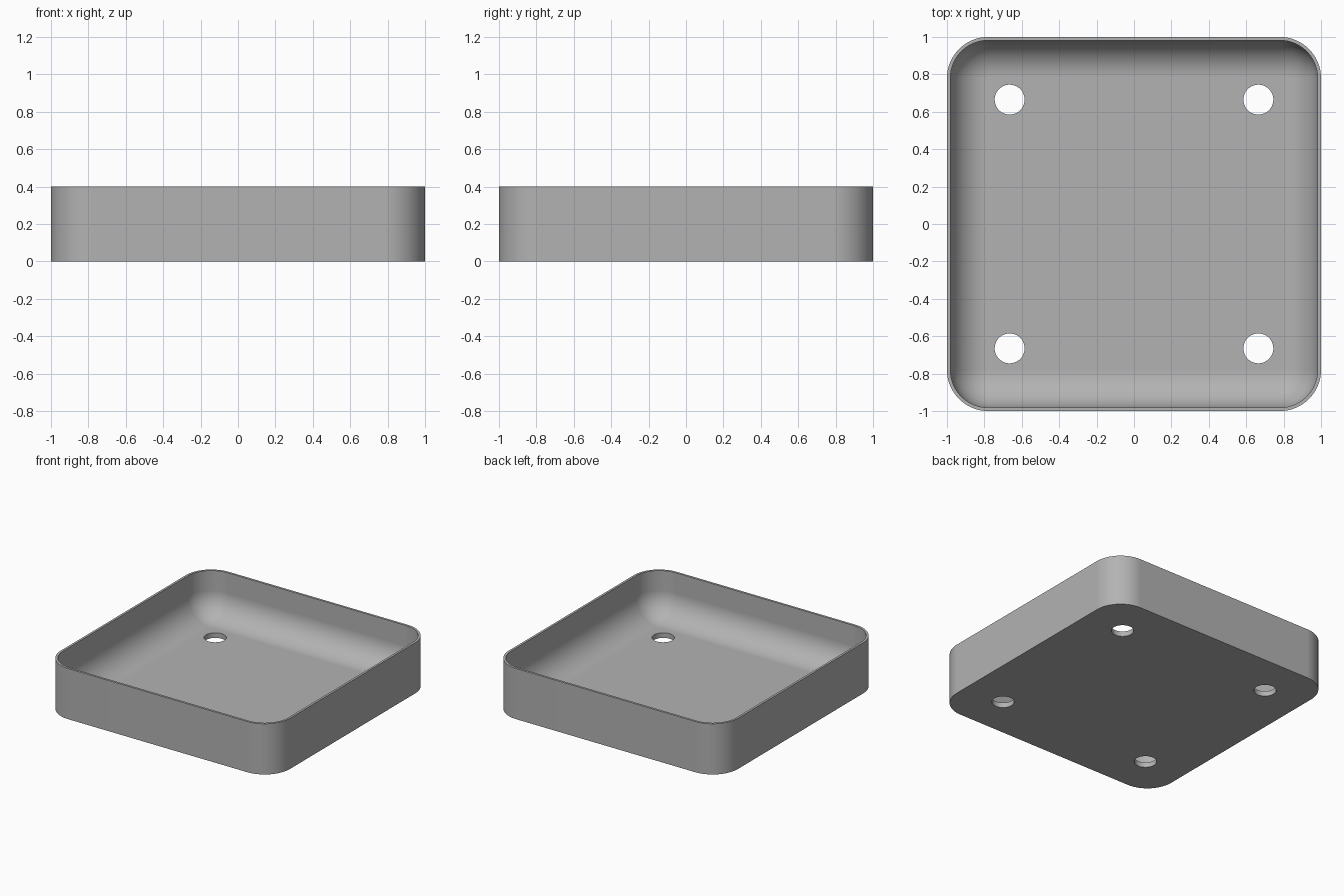
import bpy, bmesh
from math import sin, cos, pi

cube = bpy.data.objects.get("Cube")
if cube:
    bpy.data.objects.remove(cube, do_unlink=True)

HEIGHT, CORNER, WALL, FILLET, FLOOR = 0.4, 0.22, 0.018, 0.2, 0.04
HOLE_POS, HOLE_RADIUS = 0.665, 0.08
STEPS = 16

grey = bpy.data.materials.new("plain_grey")
grey.use_nodes = True
grey.diffuse_color = (0.45, 0.45, 0.45, 1)
grey.node_tree.nodes["Principled BSDF"].inputs["Base Color"].default_value = (0.45, 0.45, 0.45, 1)


def add_object(name, bm):
    bmesh.ops.recalc_face_normals(bm, faces=bm.faces)
    mesh = bpy.data.meshes.new(name)
    bm.to_mesh(mesh)
    bm.free()
    mesh.materials.append(grey)
    obj = bpy.data.objects.new(name, mesh)
    bpy.context.collection.objects.link(obj)
    return obj


def rounded_square(bm, inset, z):
    """Ring of vertices around a square with round corners, shrunk by inset."""
    centre, radius = 1 - CORNER, CORNER - inset
    ring = []
    for quarter, (sx, sy) in enumerate([(1, 1), (-1, 1), (-1, -1), (1, -1)]):
        for i in range(STEPS + 1):
            a = (quarter + i / STEPS) * pi / 2
            ring.append(bm.verts.new((sx * centre + radius * cos(a),
                                      sy * centre + radius * sin(a), z)))
    return ring


# Tray: outer wall, rim, inner wall, then a round fillet down to the floor
profile = [(0, 0), (0, HEIGHT), (WALL, HEIGHT)]
for i in range(STEPS + 1):
    a = i / STEPS * pi / 2
    profile.append((WALL + FILLET * (1 - cos(a)), FLOOR + FILLET * (1 - sin(a))))

bm = bmesh.new()
rings = [rounded_square(bm, inset, z) for inset, z in profile]
for low, high in zip(rings, rings[1:]):
    for i in range(len(low)):
        j = (i + 1) % len(low)
        bm.faces.new((low[i], low[j], high[j], high[i]))
bm.faces.new(rings[0])
bm.faces.new(rings[-1])
tray = add_object("tray", bm)


def cut_holes(name, radius, bottom, top):
    """Cut a round hole near each corner of the tray."""
    bm = bmesh.new()
    for sx in (-1, 1):
        for sy in (-1, 1):
            made = bmesh.ops.create_cone(bm, cap_ends=True, segments=48, radius1=radius,
                                         radius2=radius, depth=top - bottom)
            bmesh.ops.translate(bm, verts=made["verts"],
                                vec=(sx * HOLE_POS, sy * HOLE_POS, (top + bottom) / 2))
    cutter = add_object(name, bm)
    cutter.hide_render = True
    cutter.hide_set(True)
    mod = tray.modifiers.new(name, "BOOLEAN")
    mod.operation, mod.solver, mod.object = "DIFFERENCE", "EXACT", cutter


# Floor holes, and the shallow round clearance they leave in the fillet
cut_holes("hole_cutter", HOLE_RADIUS, -0.1, 0.15)
cut_holes("clearance_cutter", 0.12, FLOOR + 0.0005, 0.15)

# Bake the cuts, then shade smooth with sharp edges and flat large faces
bpy.context.view_layer.objects.active = tray
tray.select_set(True)
for mod in list(tray.modifiers):
    bpy.ops.object.modifier_apply(modifier=mod.name)
bpy.ops.object.shade_smooth_by_angle(angle=pi / 6)
normals = tray.modifiers.new("flat_faces", "WEIGHTED_NORMAL")
normals.keep_sharp = True
for name in ("hole_cutter", "clearance_cutter"):
    bpy.data.objects.remove(bpy.data.objects[name], do_unlink=True)
